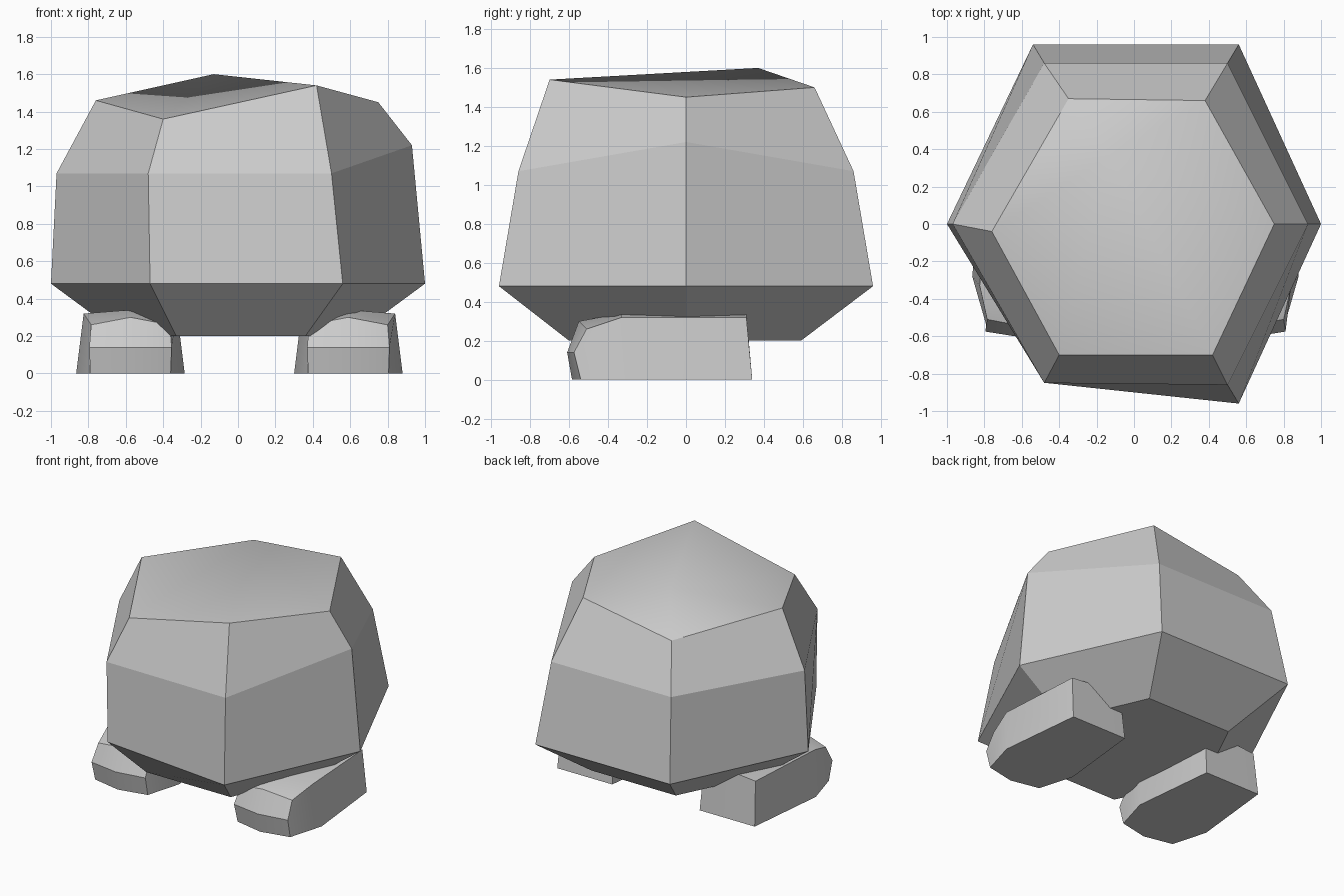
import bpy, bmesh, math

if "Cube" in bpy.data.objects:
    bpy.data.objects.remove(bpy.data.objects["Cube"])

stone = bpy.data.materials.new("stone_grey")
stone.diffuse_color = (0.6, 0.6, 0.6, 1)
stone.use_nodes = True
stone.node_tree.nodes["Principled BSDF"].inputs["Base Color"].default_value = stone.diffuse_color


def finish(bm, name):
    bmesh.ops.recalc_face_normals(bm, faces=bm.faces[:])
    mesh = bpy.data.meshes.new(name)
    bm.to_mesh(mesh)
    bm.free()
    mesh.materials.append(stone)
    obj = bpy.data.objects.new(name, mesh)
    bpy.context.collection.objects.link(obj)
    return obj


# Body: irregular six-sided rings, counter-clockwise from the right corner
rings = [
    [(.62, 0, .2), (.36, .59, .2), (-.33, .59, .2),
     (-.62, 0, .2), (-.33, -.6, .2), (.36, -.6, .2)],
    [(1, 0, .48), (.56, .96, .48), (-.54, .96, .48),
     (-1, 0, .48), (-.47, -.85, .48), (.56, -.96, .48)],
    [(.93, 0, 1.22), (.5, .86, 1.07), (-.48, .86, 1.07),
     (-.97, 0, 1.07), (-.48, -.85, 1.07), (.5, -.86, 1.07)],
    [(.75, 0, 1.45), (.38, .66, 1.5), (-.35, .67, 1.38),
     (-.76, -.04, 1.46), (-.4, -.7, 1.36), (.42, -.7, 1.54)],
]
bm = bmesh.new()
loops = [[bm.verts.new(p) for p in ring] for ring in rings]
for low, high in zip(loops, loops[1:]):
    for i in range(6):
        j = (i + 1) % 6
        bm.faces.new((low[i], low[j], high[j], high[i]))
bm.faces.new(loops[0])
# Softly shaded crown fanned around an off-centre peak
peak = bm.verts.new((-.13, .37, 1.6))
for i in range(6):
    face = bm.faces.new((loops[3][i], loops[3][(i + 1) % 6], peak))
    face.smooth = True
finish(bm, "body")

# Foot rows from back sole over the top to front sole:
# centre y, centre z, side y, side z, half width
rows = [
    (.34, 0, .34, 0, .225),
    (.31, .34, .31, .32, .21),
    (-.33, .34, -.33, .32, .25),
    (-.55, .30, -.51, .26, .21),
    (-.61, .14, -.575, .14, .22),
    (-.585, 0, -.54, 0, .215),
]


def foot(name, x):
    bm = bmesh.new()
    left, mid, right = [], [], []
    for cy, cz, sy, sz, w in rows:
        left.append(bm.verts.new((x - w, sy, sz)))
        mid.append(bm.verts.new((x, cy, cz)))
        right.append(bm.verts.new((x + w, sy, sz)))
    for a, b in ((left, mid), (mid, right)):
        for i in range(5):
            bm.faces.new((a[i], b[i], b[i + 1], a[i + 1]))
    # Sides flare out to a widest point on the sole
    wide = []
    for side, s in ((left, -1), (right, 1)):
        v = bm.verts.new((x + s * .29, -.28, 0))
        bm.faces.new((side[0], side[1], side[2], v))
        bm.faces.new((v, side[2], side[3], side[4], side[5]))
        wide.append(v)
    bm.faces.new((left[0], mid[0], right[0], wide[1],
                  right[5], mid[5], left[5], wide[0]))
    obj = finish(bm, name)
    bpy.ops.object.select_all(action='DESELECT')
    obj.select_set(True)
    bpy.context.view_layer.objects.active = obj
    bpy.ops.object.shade_smooth_by_angle(angle=math.radians(35))


foot("right_foot", .59)
foot("left_foot", -.575)
